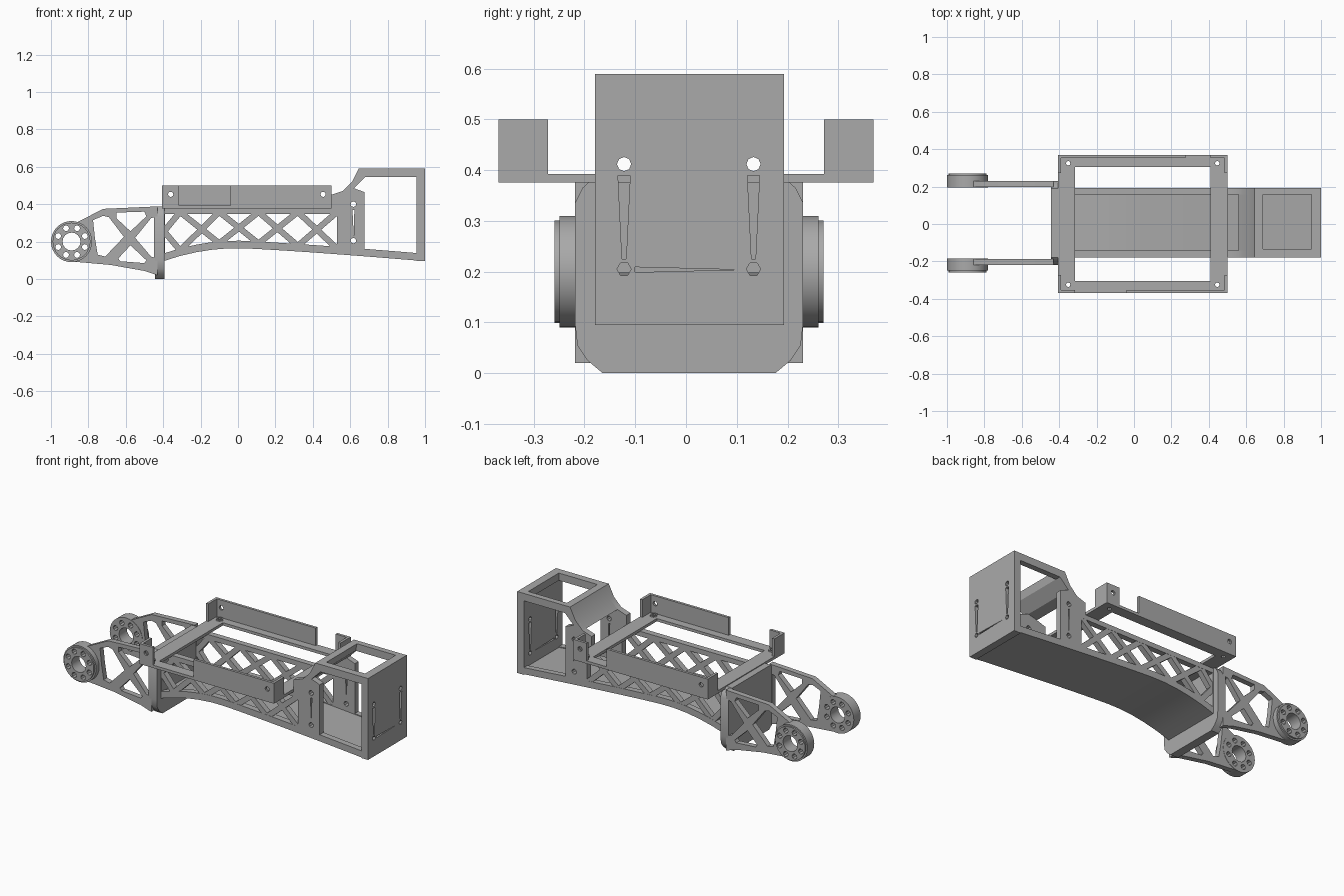
import bpy
import math
from mathutils import Matrix, Vector

cube = bpy.data.objects.get("Cube")
if cube:
    bpy.data.objects.remove(cube, do_unlink=True)

grey = bpy.data.materials.new("plain grey")
grey.use_nodes = True
COLOUR = (0.4, 0.4, 0.4, 1)
grey.diffuse_color = COLOUR
grey.node_tree.nodes["Principled BSDF"].inputs["Base Color"].default_value = COLOUR

# Columns send profile axes (a, b, depth) to model axes
PLANES = {
    "xy": Matrix.Identity(4),
    "xz": Matrix(((1, 0, 0, 0), (0, 0, -1, 0), (0, 1, 0, 0), (0, 0, 0, 1))),
    "yz": Matrix(((0, 0, 1, 0), (1, 0, 0, 0), (0, 1, 0, 0), (0, 0, 0, 1))),
}
NORMAL = {"xy": Vector((0, 0, 1)), "xz": Vector((0, 1, 0)), "yz": Vector((1, 0, 0))}


def slab(name, plane, outline, lo, hi, holes=()):
    """Extrude a flat outline with holes between two depths."""
    curve = bpy.data.curves.new(name, "CURVE")
    curve.dimensions = "2D"
    curve.fill_mode = "BOTH"
    curve.extrude = (hi - lo) / 2
    for pts in [outline, *holes]:
        spline = curve.splines.new("POLY")
        spline.points.add(len(pts) - 1)
        for point, (a, b) in zip(spline.points, pts):
            point.co = (a, b, 0, 1)
        spline.use_cyclic_u = True
    temp = bpy.data.objects.new(name + "_profile", curve)
    bpy.context.collection.objects.link(temp)
    bpy.context.view_layer.update()
    graph = bpy.context.evaluated_depsgraph_get()
    mesh = bpy.data.meshes.new_from_object(temp.evaluated_get(graph))
    bpy.data.objects.remove(temp, do_unlink=True)
    mesh.transform(Matrix.Translation(NORMAL[plane] * (lo + hi) / 2) @ PLANES[plane])
    mesh.materials.clear()
    mesh.materials.append(grey)
    obj = bpy.data.objects.new(name, mesh)
    bpy.context.collection.objects.link(obj)
    bpy.ops.object.select_all(action="DESELECT")
    obj.select_set(True)
    bpy.context.view_layer.objects.active = obj
    bpy.ops.object.shade_smooth_by_angle(angle=math.radians(30))
    return obj


def rect(a0, b0, a1, b1):
    return [(a0, b0), (a1, b0), (a1, b1), (a0, b1)]


def arc(a, b, r, n=24, start=0, sweep=360):
    steps = n if sweep == 360 else n - 1
    return [(a + r * math.cos(math.radians(start + sweep * i / steps)),
             b + r * math.sin(math.radians(start + sweep * i / steps))) for i in range(n)]


def bar(p, q, width):
    p, q = Vector(p), Vector(q)
    side = (q - p).orthogonal().normalized() * width / 2
    return [tuple(v) for v in (p + side, q + side, q - side, p - side)]


def belly(x):
    """Height of the arched underside."""
    return 0.165 - (0.07 * (x / 0.4) ** 2 if x < 0 else 0.07 * x ** 1.2)


def belly_line(x0, x1, lift=0, n=16):
    xs = [x0 + (x1 - x0) * i / n for i in range(n + 1)]
    return [(x, belly(x) + lift) for x in xs]


BACK, FRONT = 0.193, -0.179
WALLS = {"left": (0.158, BACK), "right": (FRONT, -0.142)}

# Arched floor
slab("floor", "xz", belly_line(-0.4, 1) + belly_line(1, -0.4, 0.035), FRONT, BACK)

# Side walls with truss window, box opening and mounting slot
slope = [(0.645, 0.59), (0.61, 0.52), (0.56, 0.47)]
wall = belly_line(-0.4, 1) + [(1, 0.59)] + slope + [(0.5, 0.45), (0.5, 0.378), (-0.4, 0.378)]
window = belly_line(-0.39, 0.53, 0.04) + [(0.53, 0.348), (-0.39, 0.348)]
opening = belly_line(0.675, 0.955, 0.04, 4) + [
    (0.955, 0.545), (0.68, 0.545), (0.62, 0.485), (0.675, 0.465)]
screw_slots = [arc(0.617, 0.4, 0.015, 8), arc(0.617, 0.205, 0.015, 8),
               [(0.612, 0.37), (0.622, 0.37), (0.619, 0.23)]]
STEP = 0.21
for side, (lo, hi) in WALLS.items():
    slab(side + "_wall", "xz", wall, lo, hi, [window, opening] + screw_slots)
    # Crossing truss struts
    for phase in (0, 1):
        heights = (lambda x: belly(x) + 0.03, lambda x: 0.358)
        nodes = [(-0.395, 0.255)]
        for k in range(5):
            x = -0.31 + STEP * k
            nodes.append((x, heights[(k + phase) % 2](x)))
        for k in range(5):
            slab(f"{side}_strut_{phase}_{k}", "xz", bar(nodes[k], nodes[k + 1], 0.032),
                 lo + 0.001, hi - 0.001)

# End box: curved hood, open top plate, slotted end wall
slab("hood", "xz", slope + [(0.62, 0.485), (0.68, 0.545), (0.69, 0.59)], FRONT, BACK)
slab("box_top", "xy", rect(0.65, FRONT, 1, BACK), 0.545, 0.59,
     [rect(0.66, -0.135, 0.95, 0.162)])
end_slots = []
for y in (-0.122, 0.133):
    end_slots += [arc(y, 0.412, 0.014, 8), arc(y, 0.205, 0.014, 6),
                  [(y - 0.012, 0.39), (y + 0.012, 0.39), (y + 0.004, 0.225), (y - 0.004, 0.225)]]
end_slots.append([(-0.1, 0.199), (-0.1, 0.209), (0.1, 0.204)])
slab("end_wall", "yz", rect(FRONT, belly(1), BACK, 0.59), 0.955, 1, end_slots)

# Fork bulkhead with softened corners
CY, HALF = 0.006, 0.225
right_edge = [(0.17, 0), (0.2, 0.025), (0.22, 0.055), (HALF, 0.1),
              (HALF, 0.335), (0.21, 0.365), (0.185, 0.388)]
slab("fork_bulkhead", "yz", [(CY + y, z) for y, z in right_edge]
     + [(CY - y, z) for y, z in reversed(right_edge)], -0.445, -0.393)

# Fork arms and drilled hubs
HX, HZ = -0.89, 0.2
drill = [arc(HX, HZ, 0.048, 16)]
drill += [arc(x, z, 0.016, 8) for x, z in arc(HX, HZ, 0.077, 8, 22.5)]
arm = arc(HX, HZ, 0.106, 16, 75, 190) + [
    (-0.68, 0.075), (-0.5, 0.043), (-0.43, 0.02), (-0.43, 0.388), (-0.72, 0.375)]
arm_holes = [
    [(-0.775, 0.315), (-0.72, 0.338), (-0.69, 0.33), (-0.61, 0.225), (-0.71, 0.12),
     (-0.75, 0.13), (-0.765, 0.22)],
    [(-0.65, 0.355), (-0.5, 0.36), (-0.49, 0.335), (-0.575, 0.255), (-0.65, 0.325)],
    [(-0.64, 0.11), (-0.575, 0.18), (-0.49, 0.1), (-0.5, 0.085), (-0.63, 0.095)],
    [(-0.448, 0.33), (-0.465, 0.325), (-0.55, 0.22), (-0.465, 0.12), (-0.448, 0.115)],
]
for side, sign in (("left", 1), ("right", -1)):
    def span(a, b):
        return sorted((CY + sign * a, CY + sign * b))
    slab(side + "_fork_arm", "xz", arm, *span(0.192, HALF), arm_holes + drill)
    slab(side + "_hub", "xz", arc(HX, HZ, 0.11, 32), *span(0.19, 0.255), drill)
    slab(side + "_hub_rim", "xz", arc(HX, HZ, 0.101, 32), *span(0.255, 0.265), drill)

# Tray frame with corner bolt holes
X0, X1, Y, Z0, Z1, T = -0.405, 0.5, 0.369, 0.376, 0.393, 0.016
bolts = [(x, y) for x in (-0.352, 0.445) for y in (-0.325, 0.325)]
slab("tray_frame", "xy", rect(X0, -Y, X1, Y), Z0, Z1,
     [rect(-0.315, -0.305, 0.41, 0.305)] + [arc(x, y, 0.012, 8) for x, y in bolts])
for i, (x, y) in enumerate(bolts):
    slab(f"bolt_collar_{i}", "xy", arc(x, y, 0.022, 6), Z1, Z1 + 0.008, [arc(x, y, 0.012, 8)])

# Upright rails: one long and one short per side, each with a corner return
TOP = 0.5
for side, sign, pieces in (("front", -1, ((X0, -0.315), (-0.04, X1))),
                           ("back", 1, ((X0, 0.275), (0.41, X1)))):
    for x0, x1 in pieces:
        at_left = x0 == X0
        corner = "right" if at_left else "left"
        hole_x = -0.36 if at_left else 0.455
        lo, hi = sorted((sign * Y, sign * (Y - T)))
        slab(f"{side}_{corner}_rail", "xz", rect(x0, Z0, x1, TOP), lo, hi,
             [arc(hole_x, 0.453, 0.014, 10)])
        ex = X0 if at_left else X1 - T
        ya, yb = sorted((sign * Y, sign * 0.272))
        slab(f"{side}_{corner}_return", "yz", rect(ya, Z0, yb, TOP), ex, ex + T)
